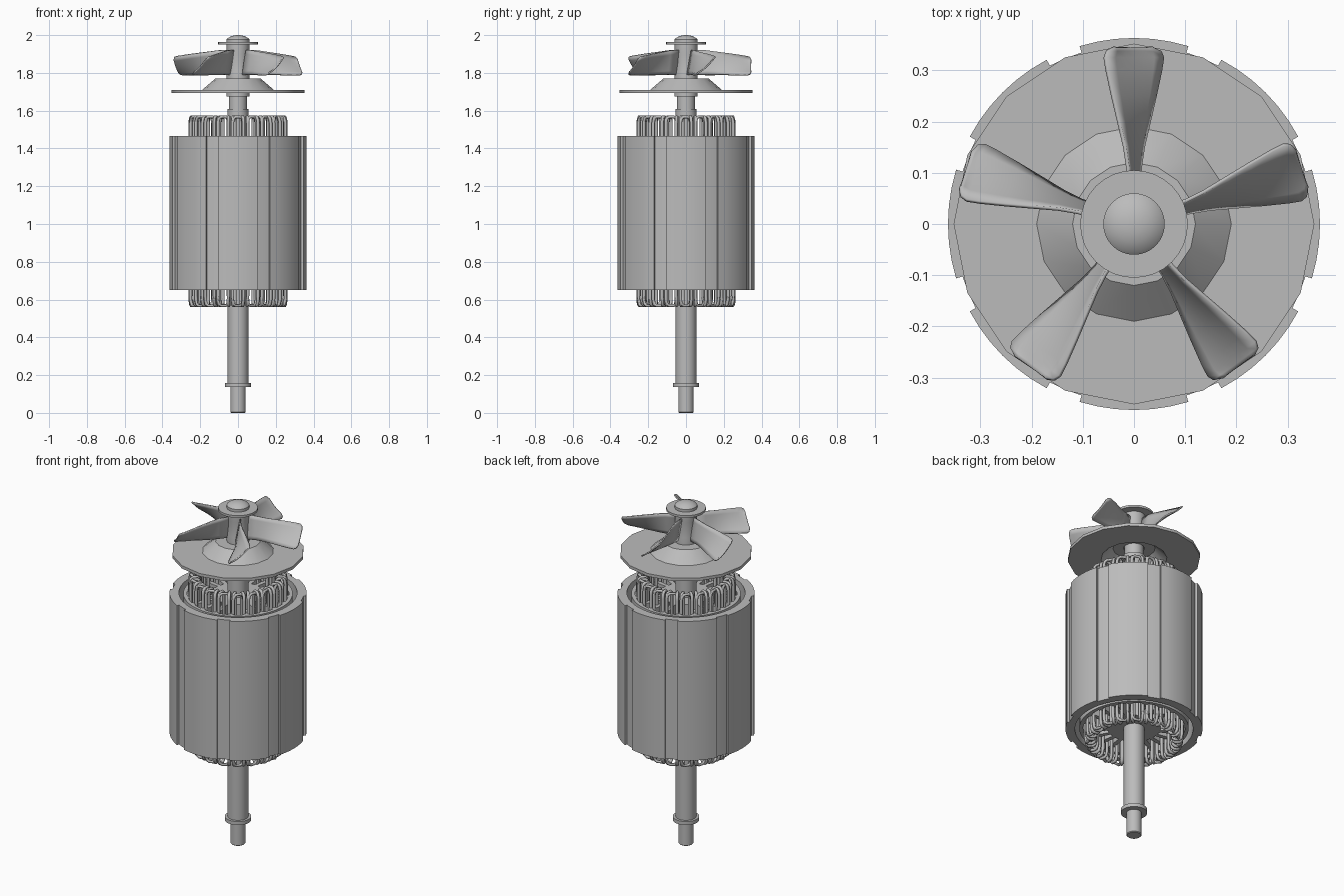
import bpy, bmesh, math
from math import sin, cos, pi, radians
from mathutils import Vector

if "Cube" in bpy.data.objects:
    bpy.data.objects.remove(bpy.data.objects["Cube"])

STEEL = bpy.data.materials.new("steel_grey")
STEEL.diffuse_color = (0.5, 0.5, 0.5, 1)
STEEL.use_nodes = True
STEEL.node_tree.nodes["Principled BSDF"].inputs["Base Color"].default_value = STEEL.diffuse_color


def finish(name, bm, smooth=30):
    bmesh.ops.recalc_face_normals(bm, faces=bm.faces)
    me = bpy.data.meshes.new(name)
    bm.to_mesh(me)
    bm.free()
    ob = bpy.data.objects.new(name, me)
    bpy.context.collection.objects.link(ob)
    me.materials.append(STEEL)
    if smooth:
        bpy.ops.object.select_all(action='DESELECT')
        ob.select_set(True)
        bpy.context.view_layer.objects.active = ob
        bpy.ops.object.shade_smooth_by_angle(angle=radians(smooth))
    return ob


def lathe(name, profile, n, closed=False):
    """Revolve (r, z) points around z; closed joins the last point to the first."""
    bm = bmesh.new()
    rings = []
    for r, z in profile:
        if r == 0:
            rings.append([bm.verts.new((0, 0, z))] * n)
        else:
            rings.append([bm.verts.new((r * cos(2 * pi * i / n), r * sin(2 * pi * i / n), z))
                          for i in range(n)])
    pairs = list(zip(rings, rings[1:])) + ([(rings[-1], rings[0])] if closed else [])
    for a, b in pairs:
        for i in range(n):
            j = (i + 1) % n
            bm.faces.new(list(dict.fromkeys((a[i], a[j], b[j], b[i]))))
    return finish(name, bm)


def tube_wall(name, outline, inner, z0, z1):
    """Extruded ring with an outer outline of (angle, radius) points."""
    bm = bmesh.new()
    cols = []
    for a, r in outline:
        cols.append([bm.verts.new((q * cos(a), q * sin(a), z))
                     for q, z in ((r, z0), (r, z1), (inner, z1), (inner, z0))])
    for a, b in zip(cols, cols[1:] + cols[:1]):
        for k in range(4):
            m = (k + 1) % 4
            bm.faces.new((a[k], b[k], b[m], a[m]))
    bmesh.ops.remove_doubles(bm, verts=bm.verts, dist=1e-5)
    return finish(name, bm)


# Outer stator: eight raised plates with shallow channels between them
outline = []
for k in range(8):
    c = k * pi / 4
    outline.append((c - radians(17), 0.350))
    outline += [(c + radians(d), 0.363) for d in (-17, -11.3, -5.7, 0, 5.7, 11.3, 17)]
    outline += [(c + radians(d), 0.350) for d in (17, 22.5)]
tube_wall("stator_shell", outline, 0.313, 0.65, 1.465)

# Slotted rotor core: rim, yoke and twenty teeth
tube_wall("core_rim", [(2 * pi * i / 60, 0.29) for i in range(60)], 0.27, 0.655, 1.46)
tube_wall("core_yoke", [(2 * pi * i / 32, 0.14) for i in range(32)], 0.05, 0.655, 1.46)
SLOTS = 20
bm = bmesh.new()
for k in range(SLOTS):
    a = 2 * pi * (k + 0.5) / SLOTS
    u, v = Vector((cos(a), sin(a), 0)), Vector((-sin(a), cos(a), 0))
    ring = [[bm.verts.new(u * r + v * w + Vector((0, 0, z)))
             for r, w in ((0.13, -.011), (0.275, -.015), (0.275, .015), (0.13, .011))]
            for z in (0.655, 1.46)]
    bm.faces.new(ring[0])
    bm.faces.new(ring[1])
    for i in range(4):
        j = (i + 1) % 4
        bm.faces.new((ring[0][i], ring[0][j], ring[1][j], ring[1][i]))
finish("core_teeth", bm, 0)


# Windings: wire loops arching out of the slots at both ends
def sweep(bm, pts, rad, n=6):
    rings = []
    for i, p in enumerate(pts):
        t = (pts[(i + 1) % len(pts)] - pts[i - 1]).normalized()
        side = t.orthogonal().normalized() if i == 0 else (side - t * side.dot(t)).normalized()
        up = t.cross(side)
        rings.append([bm.verts.new(p + rad * (side * cos(2 * pi * k / n) + up * sin(2 * pi * k / n)))
                      for k in range(n)])
    for a, b in zip(rings, rings[1:] + rings[:1]):
        for k in range(n):
            m = (k + 1) % n
            bm.faces.new((a[k], a[m], b[m], b[k]))


def loop(r0, a0, r1, a1):
    """Closed wire loop between two polar positions, rounded at both ends."""
    p = Vector((r0 * cos(a0), r0 * sin(a0), 0))
    q = Vector((r1 * cos(a1), r1 * sin(a1), 0))
    top, bot = 1.567, 0.568
    path = [(0, .62), (0, 1.535), (.1, top - .008), (.28, top), (.72, top), (.9, top - .008),
            (1, 1.535), (1, .62), (1, .6), (.9, bot + .008), (.72, bot), (.28, bot),
            (.1, bot + .008), (0, .6)]
    return [p.lerp(q, t) + Vector((0, 0, z)) for t, z in path]


bm = bmesh.new()
for k in range(SLOTS):
    a = 2 * pi * k / SLOTS
    for s in (-1, 1):
        sweep(bm, loop(0.256, a + s * radians(6.5), 0.205, a + s * radians(4.5)), 0.009)
    sweep(bm, loop(0.256, a - radians(6.5), 0.235, a + radians(6.5)), 0.008)
finish("winding_wires", bm, 65)

# Shaft with lower collar and stepped upper end
lathe("shaft", [(0, 0), (.036, 0), (.04, .004), (.04, .137), (.07, .137), (.07, .158), (.055, .158),
                (.055, 1.61), (.048, 1.61), (.048, 1.675), (.062, 1.675), (.062, 1.70),
                (.05, 1.70), (.05, 1.78), (0, 1.78)], 32)

# Dished baffle plate, hollow underneath
lathe("baffle_plate", [(.352, 1.693), (.352, 1.71), (.19, 1.71), (.12, 1.77), (.055, 1.77),
                       (.055, 1.757), (.112, 1.757), (.175, 1.693)], 16, True)

# Fan hub with washer and domed cap
lathe("fan_hub", [(0, 1.765), (.06, 1.765), (.06, 1.79), (.058, 1.81), (.056, 1.85), (.058, 1.90),
                  (.06, 1.925), (.06, 1.952), (0, 1.952)], 32)
lathe("hub_washer", [(0, 1.95), (.105, 1.95), (.105, 1.963), (0, 1.963)], 32)
lathe("hub_cap", [(0, 1.96), (.06, 1.96), (.06, 1.978), (.053, 1.985), (.036, 1.994),
                  (.018, 1.999), (0, 2.0)], 32)

# Five twisted fan blades: (radius, half width, half height, mid height)
STATIONS = [(.045, .012, .066, 1.856), (.11, .012, .064, 1.855), (.15, .018, .061, 1.852),
            (.20, .030, .058, 1.848), (.25, .042, .055, 1.844), (.30, .053, .051, 1.840),
            (.325, .057, .049, 1.838), (.338, .052, .045, 1.838), (.345, .038, .033, 1.838)]
bm = bmesh.new()
N = 6
for k in range(5):
    a = radians(90 + 72 * k)
    u, v = Vector((cos(a), sin(a), 0)), Vector((-sin(a), cos(a), 0))
    rows = []
    for r, w, h, z in STATIONS:
        rows.append([])
        for i in range(N + 1):
            t = 2 * i / N - 1
            sag = 0.008 * (1 - t * t) * (r / .345)
            rows[-1].append(bm.verts.new(u * r + v * (w * t) + Vector((0, 0, z + h * t - sag))))
    for p, q in zip(rows, rows[1:]):
        for i in range(N):
            bm.faces.new((p[i], q[i], q[i + 1], p[i + 1]))
blades = finish("fan_blades", bm, 40)
mod = blades.modifiers.new("thickness", 'SOLIDIFY')
mod.thickness = 0.007
mod.offset = 0
